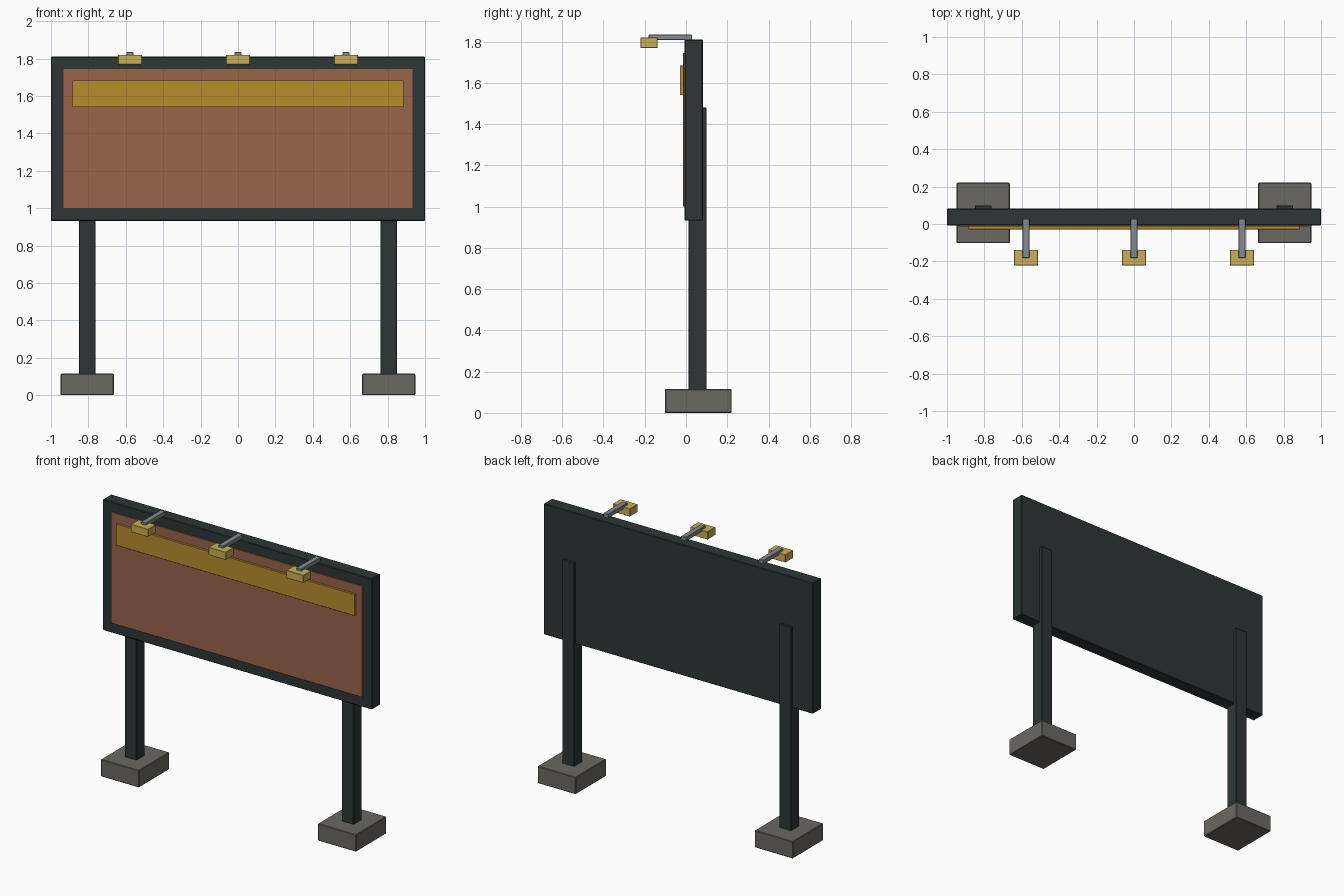
import bpy
import bmesh
from mathutils import Vector

default = bpy.data.objects.get("Cube")
if default:
    bpy.data.objects.remove(default, do_unlink=True)


def material(name, r, g, b, roughness=0.7):
    mat = bpy.data.materials.new(name)
    mat.use_nodes = True
    mat.diffuse_color = (r, g, b, 1)
    bsdf = mat.node_tree.nodes["Principled BSDF"]
    bsdf.inputs["Base Color"].default_value = (r, g, b, 1)
    bsdf.inputs["Roughness"].default_value = roughness
    return mat


DARK = material("dark painted steel", 0.026, 0.037, 0.036)
RUST = material("terracotta panel", 0.32, 0.13, 0.067)
GOLD = material("golden stripe", 0.48, 0.265, 0.026)
LAMP = material("pale yellow lamp", 0.59, 0.43, 0.1)
STEEL = material("grey steel", 0.23, 0.26, 0.29)
CONCRETE = material("concrete", 0.147, 0.14, 0.122)


def box(name, low, high, mat, bevel=0.003):
    """Box between two corners with finely chamfered edges."""
    low, high = Vector(low), Vector(high)
    mesh = bpy.data.meshes.new(name)
    bm = bmesh.new()
    bmesh.ops.create_cube(bm, size=1)
    bmesh.ops.scale(bm, vec=high - low, verts=bm.verts)
    bm.to_mesh(mesh)
    bm.free()
    mesh.materials.append(mat)
    obj = bpy.data.objects.new(name, mesh)
    obj.location = (low + high) / 2
    bpy.context.collection.objects.link(obj)
    if bevel:
        mod = obj.modifiers.new("edge chamfer", 'BEVEL')
        mod.width = bevel
        mod.segments = 1
    return obj


# Board with its face panel and raised stripe
box("board_frame", (-1, -0.007, 0.932), (1, 0.082, 1.81), DARK, 0.004)
box("face_panel", (-0.933, -0.014, 1.0), (0.933, 0.01, 1.745), RUST, 0.001)
box("header_stripe", (-0.885, -0.029, 1.54), (0.885, -0.005, 1.683), GOLD, 0.001)

# Posts and footings
for side, x in (("right", -0.806), ("left", 0.806)):
    box(side + "_post", (x - 0.044, 0.012, 0.08), (x + 0.044, 0.1, 1.48), DARK)
    box(side + "_footing", (x - 0.142, -0.102, 0), (x + 0.142, 0.221, 0.115), CONCRETE, 0.004)

# Lamps reaching forward over the top edge
for side, x in (("right", -0.577), ("middle", 0), ("left", 0.577)):
    box(side + "_lamp_arm", (x - 0.018, -0.181, 1.807), (x + 0.018, 0.028, 1.834), STEEL, 0.002)
    box(side + "_lamp_head", (x - 0.064, -0.221, 1.768), (x + 0.064, -0.138, 1.82), LAMP, 0.002)
